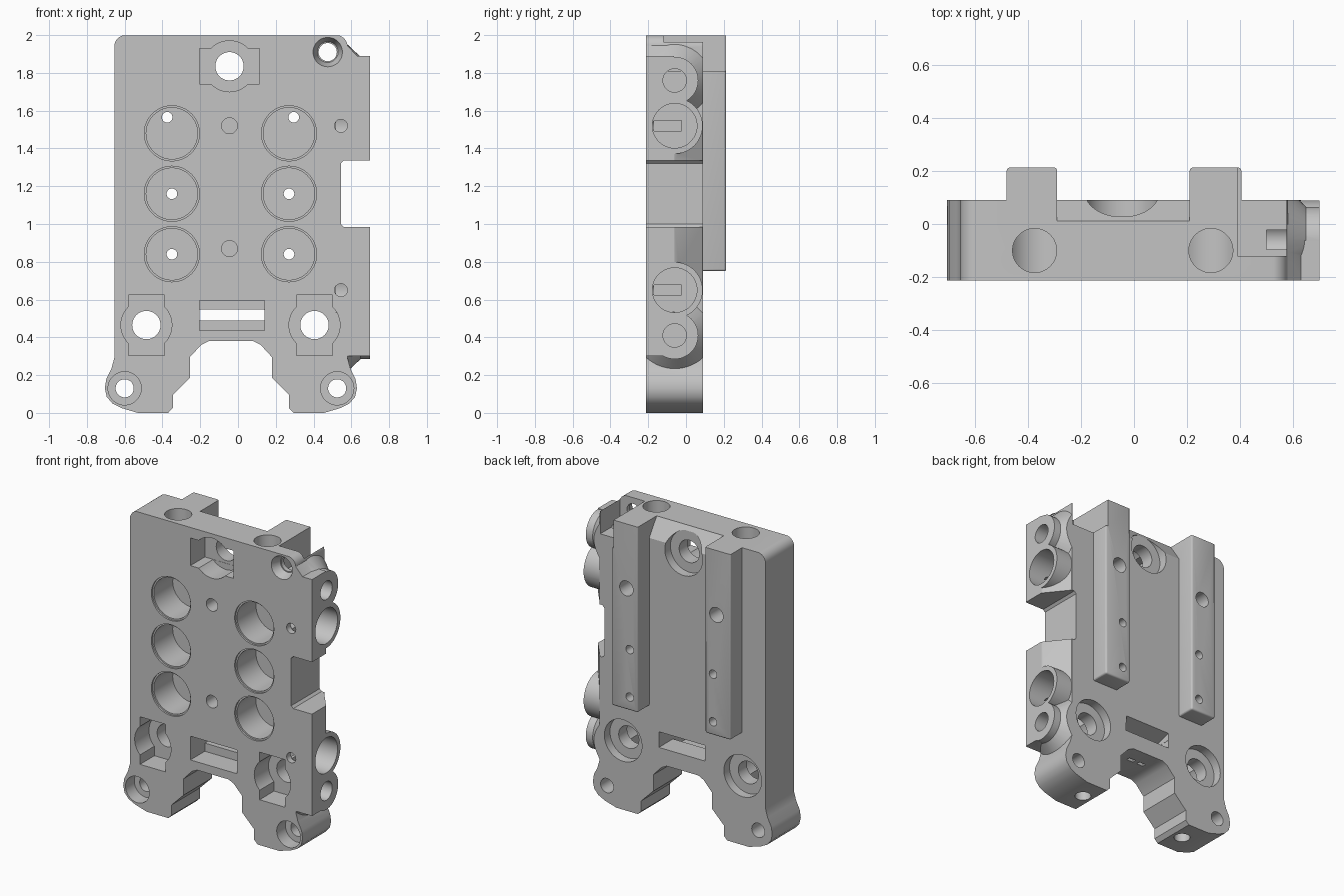
import bpy, bmesh, math
from mathutils import Vector, Matrix

if "Cube" in bpy.data.objects:
    bpy.data.objects.remove(bpy.data.objects["Cube"], do_unlink=True)

grey = bpy.data.materials.new("plain grey")
grey.use_nodes = True
colour = (0.55, 0.55, 0.55, 1)
grey.diffuse_color = colour
grey.node_tree.nodes["Principled BSDF"].inputs["Base Color"].default_value = colour

FRONT, BACK, RAIL = -0.213, 0.09, 0.213
EXTRA = 0.02                       # stock left on the plate until it is trimmed
MID = -0.0375                      # symmetry line of the plate


def add(name, bm):
    bmesh.ops.recalc_face_normals(bm, faces=bm.faces)
    mesh = bpy.data.meshes.new(name)
    bm.to_mesh(mesh)
    bm.free()
    ob = bpy.data.objects.new(name, mesh)
    bpy.context.collection.objects.link(ob)
    mesh.materials.append(grey)
    return ob


def prism(name, pts, axis, a, b, bevel=0):
    """Extrude a profile along y (points are x, z), z (x, y) or x (y, z)."""
    place = {"y": lambda u, v: (u, a, v), "z": lambda u, v: (u, v, a),
             "x": lambda u, v: (a, u, v)}[axis]
    step = {"x": Vector((1, 0, 0)), "y": Vector((0, 1, 0)), "z": Vector((0, 0, 1))}[axis]
    bm = bmesh.new()
    face = bm.faces.new([bm.verts.new(place(*p)) for p in pts])
    new = bmesh.ops.extrude_face_region(bm, geom=[face])["geom"]
    bmesh.ops.translate(bm, vec=step * (b - a),
                        verts=[v for v in new if isinstance(v, bmesh.types.BMVert)])
    if bevel:
        bmesh.ops.bevel(bm, geom=bm.edges[:], offset=bevel, segments=3,
                        profile=0.5, affect="EDGES")
    return add(name, bm)


def box(name, x0, x1, y0, y1, z0, z1, bevel=0):
    return prism(name, [(x0, z0), (x1, z0), (x1, z1), (x0, z1)], "y", y0, y1, bevel)


def rod(name, start, end, r1, r2=None, sides=48):
    a, b = Vector(start), Vector(end)
    bm = bmesh.new()
    turn = (b - a).to_track_quat("Z", "Y").to_matrix().to_4x4()
    bmesh.ops.create_cone(bm, cap_ends=True, segments=sides, radius1=r1,
                          radius2=r1 if r2 is None else r2, depth=(b - a).length,
                          matrix=Matrix.Translation((a + b) / 2) @ turn)
    return add(name, bm)


def measure(mesh):
    """Volume of a mesh, and whether it is closed."""
    bm = bmesh.new()
    bm.from_mesh(mesh)
    result = bm.calc_volume(signed=True), all(e.is_manifold for e in bm.edges)
    bm.free()
    return result


def combine(tool, how):
    """Boolean that only accepts a sound solid, nudging the tool if needed."""
    before, limit = measure(body.data)[0], abs(measure(tool.data)[0]) * 1.01
    for attempt in range(8):
        tool.location = Vector((0.0007, -0.0005, 0.0006)) * (attempt // 2)
        mod = body.modifiers.new("combine", "BOOLEAN")
        mod.operation, mod.object = how, tool
        mod.solver = ("MANIFOLD", "EXACT")[attempt % 2]
        bpy.context.view_layer.update()
        graph = bpy.context.evaluated_depsgraph_get()
        mesh = bpy.data.meshes.new_from_object(body.evaluated_get(graph))
        body.modifiers.clear()
        after, closed = measure(mesh)
        change = after - before if how == "UNION" else before - after
        if closed and 0 < change <= limit:
            body.data = mesh
            break
    bpy.data.objects.remove(tool, do_unlink=True)


def join(tool):
    combine(tool, "UNION")


def cut(tool):
    combine(tool, "DIFFERENCE")


def drill(x, z, r, y0, y1, r2=None):
    cut(rod("drill", (x, y0, z), (x, y1, z), r, r2))


# Plate: half outline mirrored about its middle
half = [(0.08, 0.38), (0.12, 0.36), (0.18, 0.295), (0.18, 0.185), (0.27, 0.095),
        (0.27, 0.025), (0.295, 0.0), (0.455, 0.0), (0.54, 0.025), (0.59, 0.05),
        (0.62, 0.085), (0.63, 0.13), (0.622, 0.18), (0.595, 0.235), (0.58, 0.29)]
for i in range(7):
    t = math.radians(15 * i)
    half.append((0.52 + 0.06 * math.cos(t), 1.94 + 0.06 * math.sin(t)))
outline = half + [(2 * MID - x, z) for x, z in reversed(half)]
body = prism("mounting_plate", outline, "y", FRONT - EXTRA, BACK + EXTRA)

# Side lugs with tube bosses, left long and trimmed flush
join(prism("lug", [(0.48, 0.3), (0.72, 0.3), (0.72, 1.89), (0.63, 1.89),
                   (0.57, 1.955), (0.48, 1.955)], "y", FRONT - EXTRA / 2, -0.0631))
join(prism("lug_slope", [(0.51, -0.1), (0.71, -0.1), (0.695, -0.057),
                         (0.565, 0.105), (0.51, 0.105)], "z", 0.663, 1.497))
for i, (z, r) in enumerate(((1.76, 0.125), (1.52, 0.1485), (0.65, 0.1485), (0.41, 0.125))):
    join(rod("boss", (0.49 + i * 0.003, -0.06, z), (0.73 + i * 0.003, -0.06, z), r))
    if r < 0.14:
        join(rod("boss_flare", (0.553, -0.06, z), (0.66, -0.06, z), 0.215, 0.115))
cut(box("side_trim", 0.7, 1, -0.5, 0.5, -1, 3))
cut(box("back_trim", -1.1, 1.1, BACK, 0.6, -1.1, 3.1))
cut(box("front_trim", -1.2, 1.2, -0.6, FRONT, -1.2, 3.2))
cut(prism("side_notch", [(0.8, 0.985), (0.56, 0.985), (0.545, 1.0), (0.545, 1.32),
                         (0.56, 1.335), (0.8, 1.335)], "y", -0.4, 0.4))

# Side tube holes with slotted floors
for z, r, depth in ((1.76, 0.062, 0.2), (1.52, 0.118, 0.18),
                    (0.65, 0.118, 0.18), (0.41, 0.062, 0.12)):
    cut(rod("side_hole", (0.7 - depth, -0.06, z), (0.9, -0.06, z), r))
    if r > 0.1:
        cut(box("side_slot", 0.46, 0.6, -0.17, -0.025, z - 0.027, z + 0.027))

# Sloped top edge between the rails
cut(prism("top_slope", [(0.012, 1.997), (0.012, 2.1), (0.2, 2.1), (0.2, 1.74),
                        (BACK, 1.88)], "x", -0.31, 0.23))

# Back rails with rounded edges
for x0, x1 in ((-0.48, -0.29), (0.21, 0.405)):
    join(box("rail", x0, x1, -0.02, RAIL, 0.75, 2.03, 0.012))
cut(box("top_trim", -1.3, 1.3, -0.7, 0.7, 1.999, 2.3))
cut(box("corner_pocket", 0.39, 0.575, -0.12, 0.5, 1.81, 2.35))

# Round front wells with pilot holes out through the rails
for x, side in ((-0.35, -1), (0.27, 1)):
    for z in (1.48, 1.16, 0.84):
        drill(x, z, 0.136, -0.3, 0.0)
        drill(x, z, 0.146, -0.31, FRONT + 0.012)
    for z in (1.16, 0.84):
        drill(x, z, 0.028, -0.1, 0.4)
    drill(x + side * 0.025, 1.565, 0.028, -0.1, 0.4)
    drill(x + side * 0.025, 1.565, 0.05, 0.05, 0.4)
    # Vertical bore from the top edge
    bx = -0.375 if side < 0 else 0.29
    cut(rod("top_bore", (bx, -0.1, 1.47), (bx, -0.1, 2.2), 0.083))

# Blind front holes
for x, z, r in ((-0.045, 1.52, 0.042), (-0.045, 0.87, 0.042),
                (0.545, 1.52, 0.034), (0.545, 0.65, 0.034)):
    drill(x, z, r, -0.3, -0.1)

# Fixing holes: keyed pocket in front, round recess behind
for x, z, w, h in ((-0.045, 1.835, 0.16, 0.093), (-0.485, 0.465, 0.095, 0.16),
                   (0.405, 0.465, 0.095, 0.16)):
    cut(box("key_pocket", x - w, x + w, -0.4, -0.06, z - h, z + h))
    drill(x, z, 0.135, -0.41, -0.0615)
    drill(x, z, 0.075, -0.42, 0.4)
    drill(x, z, 0.14, 0.03, 0.15)

# Foot and corner screws
for x in (-0.6, 0.525):
    drill(x, 0.13, 0.088, -0.4, -0.12)
    drill(x, 0.13, 0.048, -0.41, 0.4)
for x in (-0.44, 0.365):
    cut(rod("foot_bore", (x, -0.06, -0.2), (x, -0.06, 0.16), 0.05))
drill(0.475, 1.91, 0.085, FRONT - 0.02, -0.15, 0.055)
drill(0.475, 1.91, 0.048, -0.4, 0.1)

# Window slot and small slots under the arch
cut(box("slot_front", -0.205, 0.14, -0.4, -0.06, 0.435, 0.595))
cut(box("slot_through", -0.204, 0.139, -0.1, 0.4, 0.49, 0.545))
cut(prism("slot_ramp", [(-0.07, 0.53), (-0.07, 0.545), (0.2, 0.63), (0.2, 0.53)],
          "x", -0.203, 0.138))
for x in (-0.08, 0.0):
    cut(box("cable_slot", x - 0.025, x + 0.025, -0.04, -0.015, 0.3, 0.46))

bpy.ops.object.select_all(action="DESELECT")
body.select_set(True)
bpy.context.view_layer.objects.active = body
bpy.ops.object.shade_smooth_by_angle(angle=math.radians(30))
